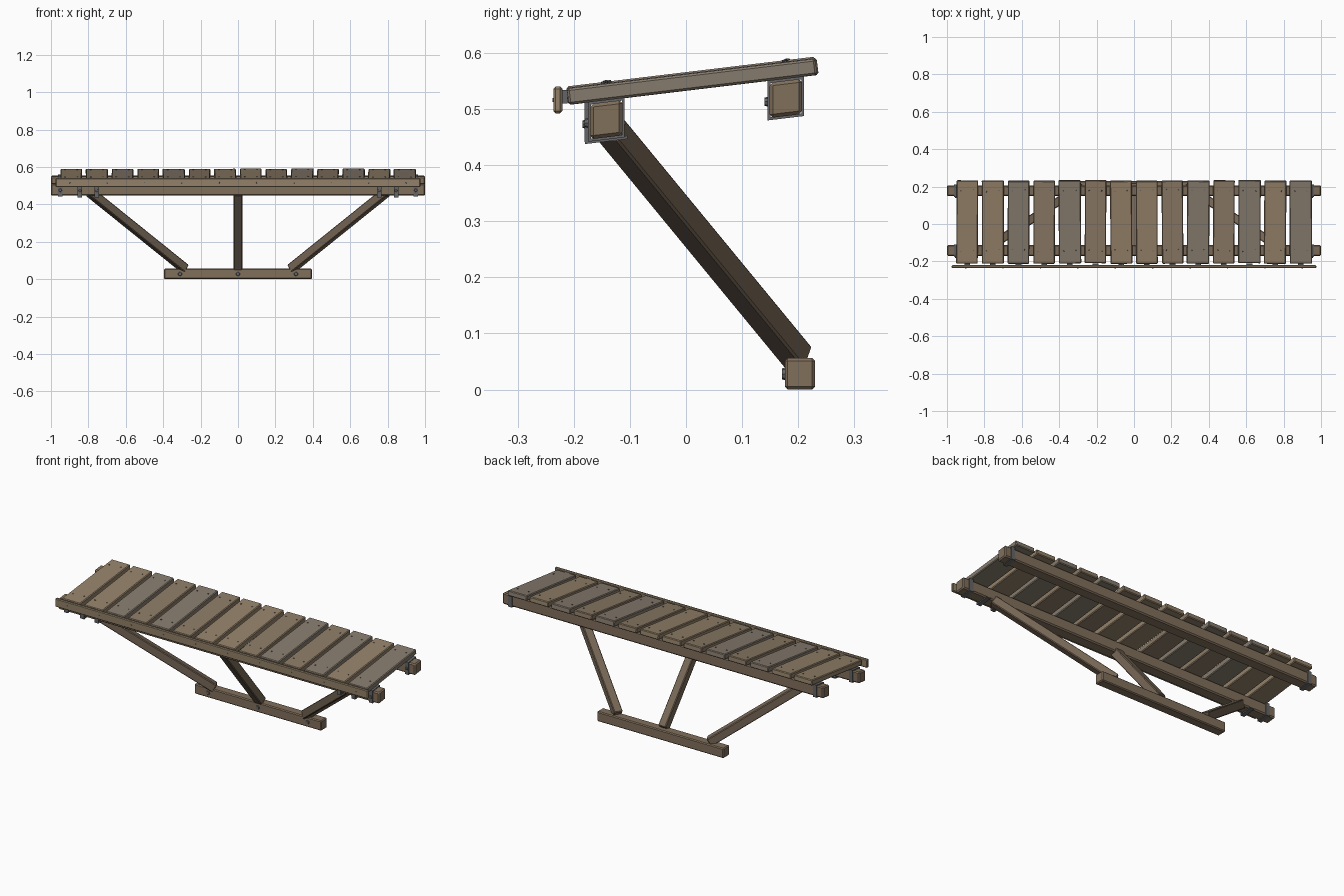
import bpy, bmesh, math, random
from mathutils import Matrix, Vector

if "Cube" in bpy.data.objects:
    bpy.data.objects.remove(bpy.data.objects["Cube"])

random.seed(4)
SLOPE = 0.12
TILT = math.atan(SLOPE)


def material(name, r, g, b):
    m = bpy.data.materials.new(name)
    m.diffuse_color = (r, g, b, 1)
    m.use_nodes = True
    m.node_tree.nodes["Principled BSDF"].inputs["Base Color"].default_value = m.diffuse_color
    return m


WOODS = [material("wood_a", .29, .22, .14), material("wood_b", .26, .195, .13),
         material("wood_c", .24, .20, .155)]
BEAM = material("beam_wood", .22, .16, .105)
DARK = material("strut_wood", .19, .14, .095)
METAL = material("metal", .13, .13, .135)


def finish(name, bm, mat):
    me = bpy.data.meshes.new(name)
    bm.to_mesh(me)
    bm.free()
    me.materials.append(mat)
    ob = bpy.data.objects.new(name, me)
    bpy.context.collection.objects.link(ob)
    return ob


def add_box(bm, centre, size, rot=None, shear=0.0):
    m = Matrix.Translation(centre) @ (rot or Matrix()) @ Matrix.Diagonal((*size, 1))
    vs = bmesh.ops.create_cube(bm, size=1, matrix=m)["verts"]
    for v in vs:
        v.co.z += shear * (v.co.y - centre[1])


def box(name, centre, size, mat, rot=None, shear=0.0, bevel=0.004):
    bm = bmesh.new()
    add_box(bm, centre, size, rot, shear)
    if bevel:
        bmesh.ops.bevel(bm, geom=bm.edges[:], offset=bevel, segments=1, affect='EDGES')
    return finish(name, bm, mat)


def pin(bm, p, r, h, rot):
    bmesh.ops.create_cone(bm, cap_ends=True, segments=8, radius1=r, radius2=r * .8,
                          depth=h, matrix=Matrix.Translation(p) @ rot)


FACE_FRONT = Matrix.Rotation(math.pi / 2, 4, 'X')
DECK = Matrix.Rotation(TILT, 4, 'X')
FRONT_Y, FRONT_Z = -0.142, 0.481
REAR_Y, REAR_Z = 0.178, 0.519

# deck planks with small irregularities, and their nails
nails = bmesh.new()
for i in range(14):
    x = (i - 6.5) * 0.1372
    thick = random.uniform(0.029, 0.033)
    rot = DECK @ Matrix.Rotation(random.uniform(-.008, .008), 4, 'Z')
    box(f"deck_plank_{i + 1}", (x, 0.012 + random.uniform(-.003, .002), 0.534 + thick / 2),
        (0.117 + random.uniform(-.003, .003), 0.446, thick),
        random.choice(WOODS), rot)
    for y in (FRONT_Y, REAR_Y):
        for dx in (-.033, .033):
            z = 0.534 + thick + SLOPE * (y - 0.012)
            pin(nails, (x + dx, y + random.uniform(-.006, .006), z), .004, .006, DECK)
finish("deck_nails", nails, METAL)

# front fascia board and its spacers and nails
box("front_fascia", (0, -0.2285, 0.516), (1.95, 0.016, 0.048), WOODS[0])
fix = bmesh.new()
for i in range(10):
    x = (i - 4.5) * 0.2
    pin(fix, (x, -0.2365, 0.516), .004, .003, FACE_FRONT)
for i in range(14):
    add_box(fix, ((i - 6.5) * 0.1372, -0.217, 0.522), (0.03, 0.012, 0.024))
finish("fascia_fixings", fix, METAL)

# long beams under the deck
box("front_beam", (0, FRONT_Y, FRONT_Z), (2, 0.058, 0.063), BEAM, shear=SLOPE, bevel=.006)
box("rear_beam", (0, REAR_Y, REAR_Z), (2, 0.058, 0.063), BEAM, shear=SLOPE, bevel=.006)


# metal straps round the beams
def strap(name, x, y, z):
    bm = bmesh.new()
    for s in (-1, 1):
        add_box(bm, (x, y + s * .030, z + s * .030 * SLOPE), (.024, .005, .071), shear=SLOPE)
        add_box(bm, (x, y, z + s * .033), (.024, .065, .005), shear=SLOPE)
    pin(bm, (x, y - .035, z - .006), .009, .007, FACE_FRONT)
    finish(name, bm, METAL)


for side, s in (("left", -1), ("right", 1)):
    strap(f"{side}_front_strap", s * .95, FRONT_Y, FRONT_Z)
    strap(f"{side}_rear_strap", s * .95, REAR_Y, REAR_Z)
    # angle brackets beside the diagonal struts
    for n, x in (("outer", .845), ("inner", .755)):
        bm = bmesh.new()
        add_box(bm, (s * x, FRONT_Y - .036, FRONT_Z - .004), (.024, .006, .072), shear=SLOPE)
        add_box(bm, (s * x, FRONT_Y, FRONT_Z - .036), (.024, .076, .006), shear=SLOPE)
        pin(bm, (s * x, FRONT_Y - .040, FRONT_Z - .008), .008, .005, FACE_FRONT)
        finish(f"{side}_{n}_bracket", bm, METAL)

# ground rail
box("ground_rail", (0, 0.203, 0.028), (0.79, 0.054, 0.056), BEAM, bevel=.005)


# struts from the ground rail to the front beam
def strut(name, a, b):
    a, b = Vector(a), Vector(b)
    d = b - a
    rot = d.to_track_quat('Z', 'Y').to_matrix().to_4x4()
    box(name, (a + b) / 2, (0.046, 0.046, d.length), DARK, rot)


bolts = bmesh.new()
for name, s in (("left", -1), ("centre", 0), ("right", 1)):
    strut(f"{name}_strut", (s * .285, .200, .057), (s * .79, -.134, .463))
    pin(bolts, (s * .31, .1745, .028), .012, .007, FACE_FRONT)
finish("rail_bolts", bolts, METAL)
